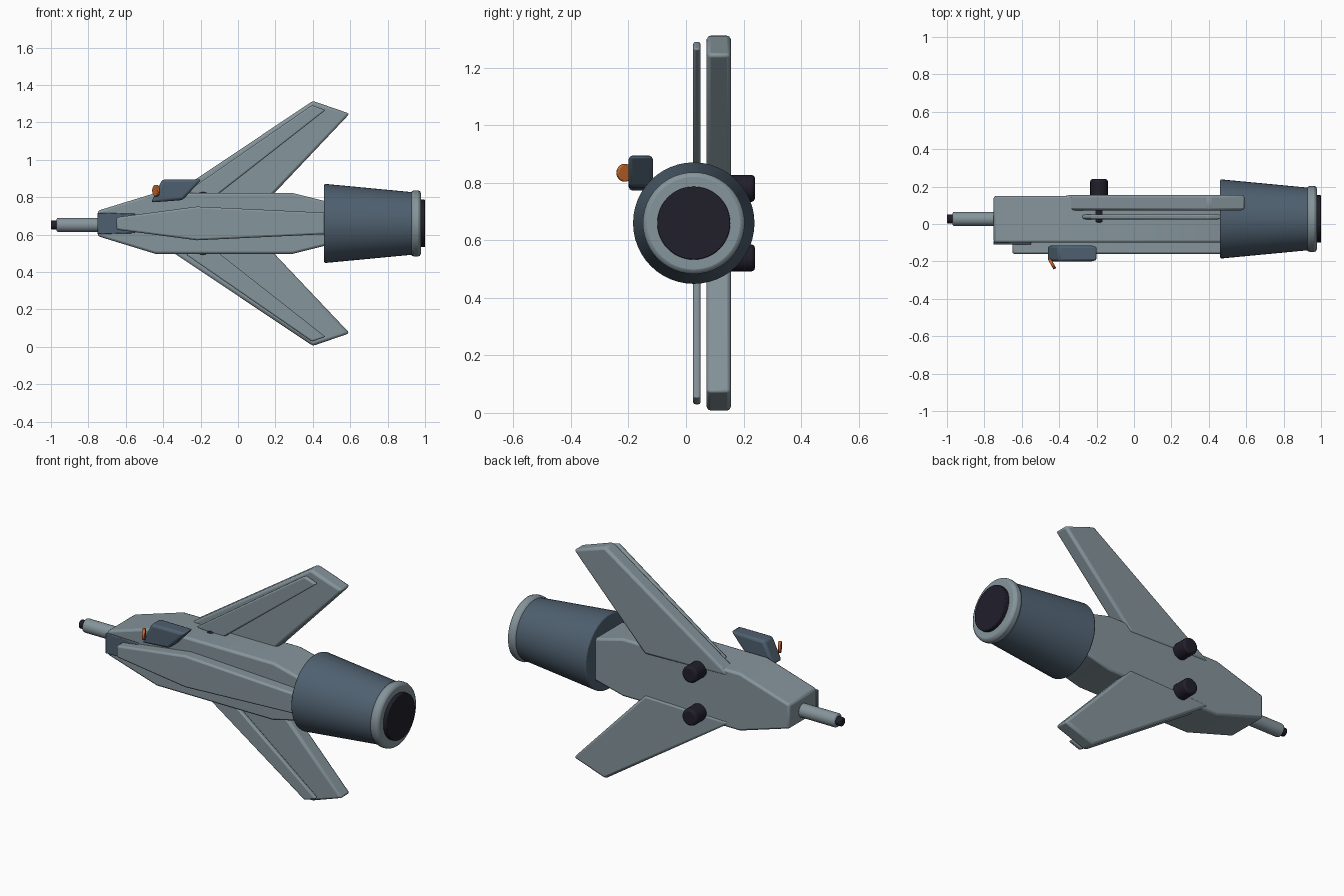
import bpy, bmesh, math
from mathutils import Vector

if "Cube" in bpy.data.objects:
    bpy.data.objects.remove(bpy.data.objects["Cube"])

ZC = 0.66   # height of the long axis
YC = 0.027  # depth of the long axis


def material(name, rgb):
    m = bpy.data.materials.new(name)
    m.diffuse_color = (*rgb, 1)
    m.use_nodes = True
    m.node_tree.nodes["Principled BSDF"].inputs["Base Color"].default_value = m.diffuse_color
    return m


GREY = material("hull grey", (0.235, 0.298, 0.328))
STEEL = material("steel blue", (0.078, 0.117, 0.16))
DARK = material("dark metal", (0.015, 0.013, 0.023))
ORANGE = material("orange lens", (0.58, 0.14, 0.025))


def finish(bm, name, mat, bevel=0.0, angle=30):
    bmesh.ops.recalc_face_normals(bm, faces=bm.faces)
    mesh = bpy.data.meshes.new(name)
    bm.to_mesh(mesh)
    bm.free()
    ob = bpy.data.objects.new(name, mesh)
    bpy.context.collection.objects.link(ob)
    mesh.materials.append(mat)
    if bevel:
        mod = ob.modifiers.new("soft edges", 'BEVEL')
        mod.width = bevel
        mod.segments = 2
        mod.limit_method = 'ANGLE'
        mod.angle_limit = math.radians(30)
    bpy.ops.object.select_all(action='DESELECT')
    ob.select_set(True)
    bpy.context.view_layer.objects.active = ob
    bpy.ops.object.shade_smooth_by_angle(angle=math.radians(angle))
    return ob


def slab(name, outline, y0, y1, mat, bevel):
    """Side outline (x, z) extruded in depth from y0 to y1."""
    bm = bmesh.new()
    face = bm.faces.new([bm.verts.new((x, y0, z)) for x, z in outline])
    ext = bmesh.ops.extrude_face_region(bm, geom=[face])
    verts = [v for v in ext["geom"] if isinstance(v, bmesh.types.BMVert)]
    bmesh.ops.translate(bm, verts=verts, vec=(0, y1 - y0, 0))
    return finish(bm, name, mat, bevel)


def rod(name, start, end, r0, r1, mat, bevel=0.0, sides=32):
    """Cylinder or cone between two points."""
    a, b = Vector(start), Vector(end)
    bm = bmesh.new()
    bmesh.ops.create_cone(bm, cap_ends=True, segments=sides, radius1=r0,
                          radius2=r1, depth=(b - a).length)
    rot = (b - a).to_track_quat('Z', 'Y').to_matrix()
    bmesh.ops.rotate(bm, verts=bm.verts, cent=(0, 0, 0), matrix=rot)
    bmesh.ops.translate(bm, verts=bm.verts, vec=(a + b) / 2)
    return finish(bm, name, mat, bevel)


def mirrored(half):
    """Close a top outline with its reflection about the long axis."""
    return [(x, ZC + h) for x, h in half] + [(x, ZC - h) for x, h in reversed(half)]


# Fuselage, raised side panel and nose plate
slab("fuselage", mirrored([(-0.75, 0.068), (-0.44, 0.163), (0.29, 0.163), (0.55, 0.098)]),
     -0.10, 0.15, GREY, 0.012)
slab("side_panel", mirrored([(-0.65, 0.033), (-0.22, 0.09), (0.52, 0.055)]),
     -0.16, -0.09, GREY, 0.01)
slab("nose_plate", mirrored([(-0.752, 0.057), (-0.55, 0.052)]),
     -0.11, -0.09, STEEL, 0.004)

# Wings, wing panels and rear pegs, above and below the axis
for side, s in (("upper", 1), ("lower", -1)):
    wing = [(-0.385, 0.13), (0.40, 0.655), (0.597, 0.587), (0.15, 0.115)]
    slab(side + "_wing", [(x, ZC + s * h) for x, h in wing], 0.072, 0.156, GREY, 0.014)
    panel = [(-0.28, 0.165), (0.395, 0.632), (0.468, 0.606), (-0.12, 0.145)]
    slab(side + "_wing_panel", [(x, ZC + s * h) for x, h in panel], 0.025, 0.051, GREY, 0.008)
    z = ZC + s * 0.121
    rod(side + "_peg", (-0.187, 0.005, z), (-0.187, 0.24, z), 0.047, 0.047, DARK, 0.012, 20)

# Tail nozzle
rod("nozzle", (0.46, YC, ZC), (0.935, YC, ZC), 0.212, 0.167, STEEL, 0.008, 48)
rod("nozzle_ring", (0.925, YC, ZC), (0.978, YC, ZC), 0.177, 0.177, GREY, 0.016, 48)
rod("nozzle_core", (0.96, YC, ZC), (1.0, YC, ZC), 0.127, 0.127, DARK, 0.004, 48)

# Nose barrel
rod("barrel", (-0.97, YC, 0.652), (-0.70, YC, 0.652), 0.038, 0.038, GREY, 0.008)
rod("barrel_tip", (-1.0, YC, 0.652), (-0.95, YC, 0.652), 0.024, 0.024, DARK, 0.005)

# Scope block with its tilted lens
slab("scope", [(-0.465, 0.772), (-0.405, 0.895), (-0.195, 0.895), (-0.295, 0.785)],
     -0.20, -0.115, STEEL, 0.014)
c, n = Vector((-0.438, -0.213, 0.835)), Vector((0.87, 0.5, 0)) * 0.008
rod("lens", c - n, c + n, 0.031, 0.031, ORANGE, 0.004, 24)
